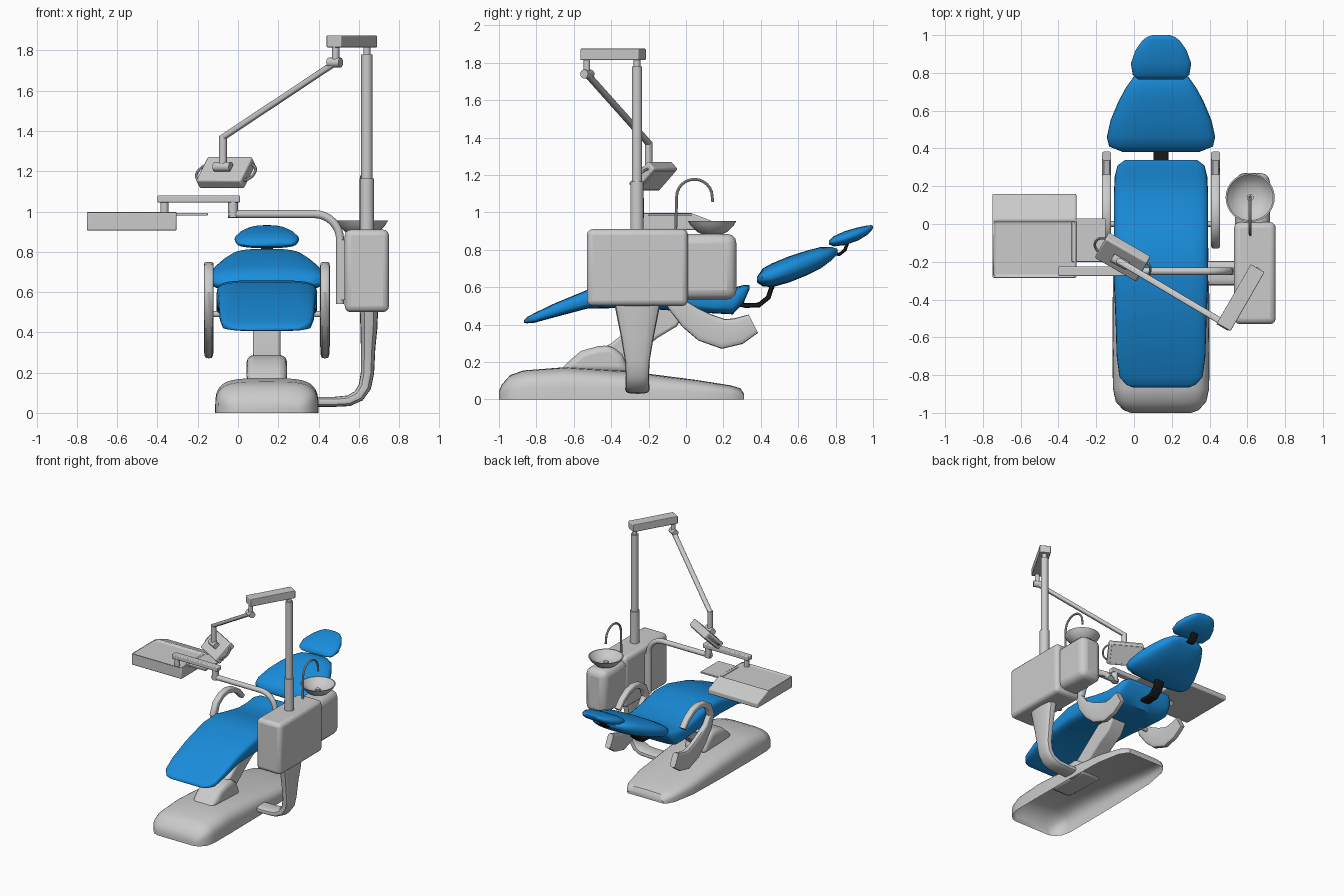
import bpy, bmesh, math
from mathutils import Vector, Matrix, Euler

if "Cube" in bpy.data.objects:
    bpy.data.objects.remove(bpy.data.objects["Cube"])

CX = 0.143  # chair centre line
V = Vector


def material(name, rgb):
    m = bpy.data.materials.new(name)
    m.diffuse_color = (*rgb, 1)
    m.use_nodes = True
    m.node_tree.nodes["Principled BSDF"].inputs["Base Color"].default_value = m.diffuse_color
    return m


BLUE = material("blue_vinyl", (0.01, 0.27, 0.72))
BLACK = material("black_metal", (0.01, 0.01, 0.01))


def finish(name, bm, mat=None, bevel=0, angle=35):
    bmesh.ops.recalc_face_normals(bm, faces=bm.faces)
    me = bpy.data.meshes.new(name)
    bm.to_mesh(me)
    bm.free()
    ob = bpy.data.objects.new(name, me)
    bpy.context.collection.objects.link(ob)
    if mat:
        me.materials.append(mat)
    if bevel:
        b = ob.modifiers.new("bevel", 'BEVEL')
        b.width, b.segments, b.limit_method = bevel, 3, 'ANGLE'
    bpy.ops.object.select_all(action='DESELECT')
    ob.select_set(True)
    bpy.context.view_layer.objects.active = ob
    bpy.ops.object.shade_smooth_by_angle(angle=math.radians(angle))
    return ob


def loft(name, rings, e=1.0, n=20, half=False, mat=None, angle=35):
    """Skin superellipse rings (centre, u, v); half keeps only the open upper arc."""
    bm = bmesh.new()
    p = lambda t: math.copysign(abs(t) ** e, t) if abs(t) > 1e-6 else 0
    count = n + 1 if half else n
    loops = []
    for c, u, v in rings:
        ang = [math.pi * i / n * (1 if half else 2) for i in range(count)]
        loops.append([bm.verts.new(c + u * p(math.cos(a)) + v * p(math.sin(a))) for a in ang])
    for a, b in zip(loops, loops[1:]):
        for i in range(n):
            j = (i + 1) % count
            bm.faces.new((a[i], a[j], b[j], b[i]))
    bm.faces.new(loops[0])
    bm.faces.new(loops[-1])
    return finish(name, bm, mat, angle=angle)


def sweep(name, pts, thick, wide, side, e=1.0, n=16, mat=None):
    """Sweep along pts; thick and wide are half sizes, single or per point."""
    pts, side = [V(p) for p in pts], V(side).normalized()
    k = len(pts)
    thick = thick if isinstance(thick, list) else [thick] * k
    wide = wide if isinstance(wide, list) else [wide] * k
    rings = []
    for i, c in enumerate(pts):
        t = (pts[min(i + 1, k - 1)] - pts[max(i - 1, 0)]).normalized()
        rings.append((c, side * wide[i], side.cross(t).normalized() * thick[i]))
    return loft(name, rings, e, n, mat=mat)


def cushion(name, rows, e):
    """Rows of (y, half width, z top, z bottom)."""
    return loft(name, [(V((CX, y, (a + b) / 2)), V((w, 0, 0)), V((0, 0, (a - b) / 2)))
                       for y, w, a, b in rows], e, 32, mat=BLUE, angle=50)


def box(name, lo, hi, bevel=0.008, matrix=None):
    lo, hi = V(lo), V(hi)
    bm = bmesh.new()
    bmesh.ops.create_cube(bm, size=1, matrix=Matrix.Translation((lo + hi) / 2) @ Matrix.Diagonal((*(hi - lo), 1)))
    if matrix:
        bm.transform(matrix)
    return finish(name, bm, bevel=bevel)


def extrude_x(bm, prof, x0, x1):
    f = bm.faces.new([bm.verts.new((x0, y, z)) for y, z in prof])
    g = bmesh.ops.extrude_face_region(bm, geom=[f])['geom']
    bmesh.ops.translate(bm, verts=[v for v in g if isinstance(v, bmesh.types.BMVert)], vec=(x1 - x0, 0, 0))
    bmesh.ops.recalc_face_normals(bm, faces=bm.faces)


def rod(name, a, b, r):
    d = V(b) - V(a)
    return sweep(name, [a, b], r, r, d.orthogonal())


# Hollow floor base
loft("base", [(V((CX, y, 0)), V((w, 0, 0)), V((0, 0, h))) for y, w, h in [
    (-1.0, .16, .045), (-.985, .20, .08), (-.94, .24, .13), (-.87, .255, .155), (-.65, .257, .172),
    (-.3, .255, .15), (.05, .245, .105), (.24, .21, .075), (.29, .18, .06), (.31, .16, .03)]],
    e=.5, n=20, half=True)

# Lift neck and slanted lift arm
for name, prof, hw, bev in [
    ("lift_neck", [(-.68, .15), (-.62, .21), (-.56, .26), (-.47, .285), (-.40, .29), (-.34, .24), (-.30, .14)], .1, .035),
    ("lift_arm", [(-.52, .24), (-.40, .30), (-.15, .50), (.02, .50), (-.05, .39), (-.15, .33), (-.36, .17)], .068, .015)]:
    bm = bmesh.new()
    extrude_x(bm, prof, CX - hw, CX + hw)
    finish(name, bm, bevel=bev)

# Cushions
cushion("seat", [
    (-.865, .15, .424, .41), (-.85, .185, .44, .407), (-.81, .22, .462, .41), (-.7, .235, .515, .44),
    (-.53, .24, .585, .485), (-.3, .25, .65, .49), (-.15, .25, .658, .48), (0, .25, .62, .47),
    (.15, .25, .592, .46), (.25, .245, .597, .455), (.31, .23, .612, .52), (.34, .19, .612, .59)], .45)
cushion("backrest", [
    (.38, .2, .655, .625), (.41, .275, .70, .605), (.46, .287, .728, .60), (.55, .267, .765, .625),
    (.65, .225, .797, .665), (.72, .187, .815, .70), (.78, .145, .815, .745), (.81, .09, .805, .775)], .7)
cushion("headrest", [
    (.765, .12, .848, .828), (.79, .15, .873, .818), (.85, .16, .9, .825), (.92, .135, .92, .85),
    (.97, .1, .93, .88), (.99, .075, .932, .9), (1, .045, .928, .915)], .75)

# Black hinge straps
sweep("back_hinge", [(CX, .24, .52), (CX, .32, .502), (CX, .39, .505), (CX, .44, .545), (CX, .465, .62)],
      .013, .04, (1, 0, 0), .5, mat=BLACK)
sweep("head_hinge", [(CX, .77, .785), (CX, .82, .775), (CX, .85, .80), (CX, .865, .84)],
      .009, .03, (1, 0, 0), .5, mat=BLACK)

# C-shaped armrests
arm = [(.36, .405, .055), (.28, .365, .072), (.2, .35, .08), (.1, .385, .078), (.02, .44, .065), (-.06, .515, .045),
       (-.1, .6, .03), (-.07, .675, .026), (-.01, .715, .024), (.06, .728, .022), (.13, .712, .022),
       (.2, .67, .02), (.25, .615, .018)]
for name, x in (("left_armrest", -.145), ("right_armrest", .432)):
    sweep(name, [(x, y, z) for y, z, h in arm], [h for *_, h in arm], .024, (1, 0, 0), .5)
rod("armrest_crossbar", (-.14, 0, .49), (.43, 0, .49), .015)

# Side unit with its floor pipe
box("unit_cabinet", (.53, -.53, .50), (.75, .01, .91), .03)
box("unit_rear_housing", (.535, -.05, .535), (.72, .27, .885), .05)
pipe = [(.34, .055, .025, .065), (.48, .055, .025, .065), (.55, .06, .027, .065), (.6, .085, .03, .063),
        (.63, .13, .032, .062), (.643, .2, .033, .065), (.646, .32, .036, .085), (.65, .42, .042, .105), (.65, .52, .046, .125)]
sweep("unit_support_pipe", [(x, -.26, z) for x, z, *_ in pipe], [p[2] for p in pipe], [p[3] for p in pipe], (0, 1, 0), .7)

# Spittoon bowl
bm = bmesh.new()
prof = [(0, .88), (.05, .882), (.08, .895), (.115, .93), (.13, .955), (.122, .955), (.1, .93), (.06, .905), (0, .9)]
vs = [bm.verts.new((r, 0, z)) for r, z in prof]
es = [bm.edges.new(p) for p in zip(vs, vs[1:])]
bmesh.ops.spin(bm, geom=vs + es, cent=(0, 0, 0), axis=(0, 0, 1), angle=2 * math.pi, steps=32)
bmesh.ops.remove_doubles(bm, verts=bm.verts, dist=1e-4)
bm.transform(Matrix.Translation((.615, .14, 0)))
finish("spittoon_bowl", bm)
rod("bowl_drain", (.615, .14, .895), (.615, .14, .915), .018)

# Bowl faucet
arc = [(.615, .045 - .095 * math.cos(a), 1.085 + .092 * math.sin(a)) for a in [math.pi * i / 12 for i in range(13)]]
sweep("faucet", [(.615, -.055, .9)] + arc + [(.615, .143, 1.055)], .008, .008, (1, 0, 0), n=10)

# Lamp post and top beam
rod("post_lower", (.64, -.262, .9), (.64, -.262, 1.165), .036)
rod("post_upper", (.64, -.262, 1.16), (.64, -.262, 1.78), .028)
rod("post_collar", (.64, -.262, 1.77), (.64, -.262, 1.82), .018)
box("top_beam", (-.18, -.042, -.03), (.18, .042, .03), .005,
    Matrix.Translation((.565, -.39, 1.845)) @ Matrix.Rotation(math.radians(60), 4, 'Z'))

# Lamp arm
rod("lamp_pivot", (.485, -.53, 1.82), (.485, -.53, 1.73), .018)
rod("lamp_knuckle", (.45, -.51, 1.74), (.51, -.545, 1.74), .024)
sweep("lamp_arm", [(.485, -.53, 1.74), (-.08, -.195, 1.365)], .014, .017, V((.565, -.335, .375)).cross(V((0, 0, 1))), .5)
rod("lamp_stem", (-.075, -.2, 1.375), (-.075, -.2, 1.21), .02)
rod("lamp_joint", (-.115, -.178, 1.222), (-.035, -.222, 1.222), .024)

# Tilted lamp head with two grab handles
M = Matrix.Translation((-.06, -.175, 1.193)) @ Euler((math.radians(45), 0, math.radians(-30)), 'XYZ').to_matrix().to_4x4()
box("lamp_head", (-.128, -.085, -.03), (.128, .085, .03), .01, M)
box("lamp_lens", (-.11, -.07, -.035), (.11, .07, -.028), .002, M)
for name, s in (("left_lamp_handle", -1), ("right_lamp_handle", 1)):
    pts = [M @ V((s * (.12 + .045 * math.sin(a)), .055 * math.cos(a), 0)) for a in [math.pi * i / 10 for i in range(11)]]
    sweep(name, pts, .007, .007, M.to_3x3() @ V((0, 0, 1)), n=8)

# Instrument tray with recessed top and sloped rear
bm = bmesh.new()
extrude_x(bm, [(-.285, .905), (-.285, 1.0), (.02, 1.0), (.16, .945), (.16, .905)], -.75, -.305)
top = [f for f in bm.faces if f.normal.z > .99]
bmesh.ops.inset_region(bm, faces=top, thickness=.018)
bmesh.ops.translate(bm, verts=top[0].verts, vec=(0, 0, -.012))
finish("instrument_tray", bm, bevel=.01)
box("side_plate", (-.33, -.2, .98), (-.15, .03, .993), .003)

# Tray support arm
box("tray_arm", (-.40, -.275, 1.045), (.01, -.225, 1.08), .006)
rod("tray_pivot", (-.365, -.25, .985), (-.365, -.25, 1.05), .02)
rod("arm_pivot", (-.025, -.25, .97), (-.025, -.25, 1.05), .025)
bend = [(.38 + .127 * math.sin(a), -.25, .86 + .127 * math.cos(a)) for a in [math.pi / 2 * i / 8 for i in range(9)]]
sweep("tray_pipe", [(-.05, -.25, .987)] + bend + [(.507, -.25, .54)], .02, .02, (0, 1, 0))
box("pipe_bracket", (.5, -.27, .56), (.54, -.23, .86), .004)
